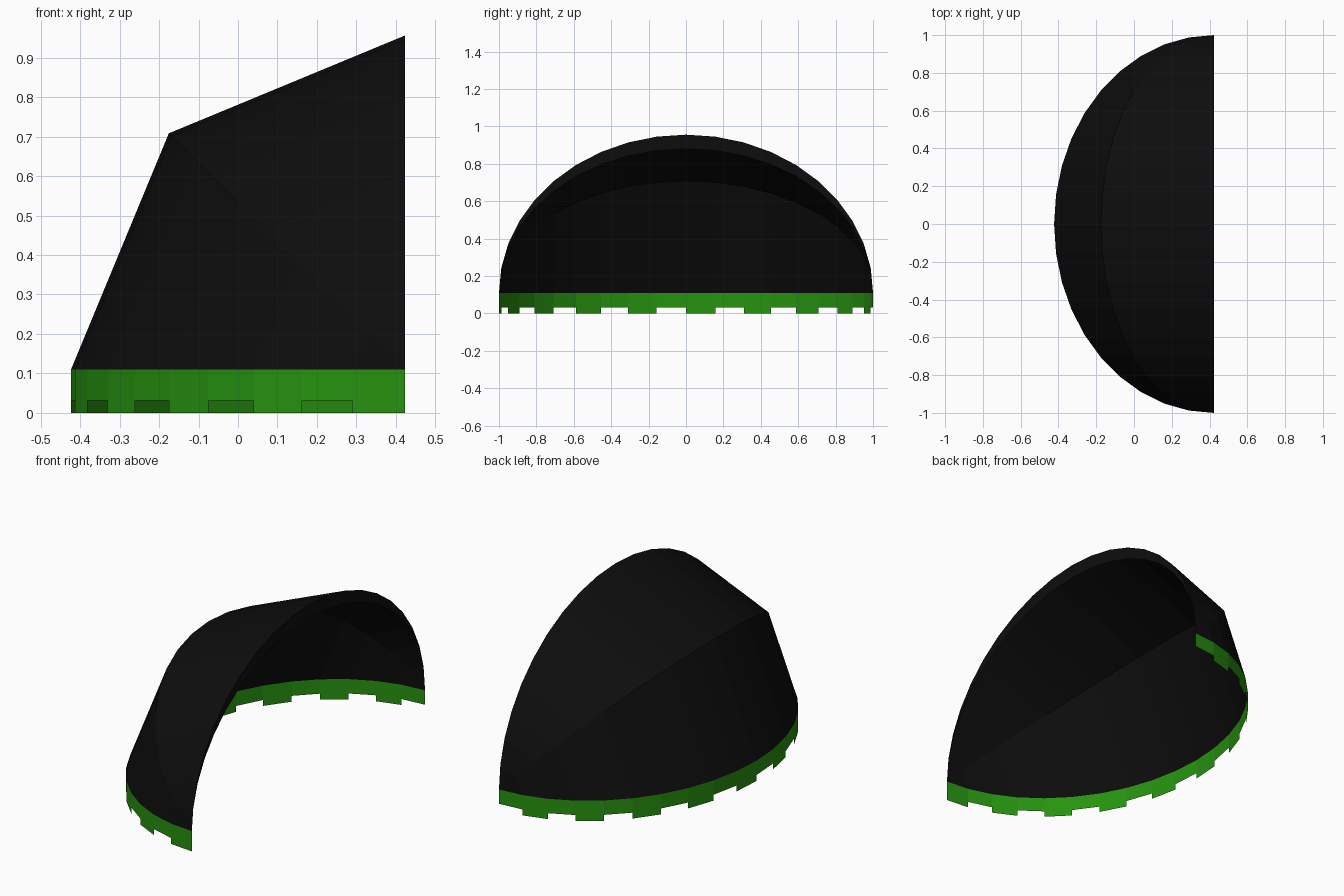
import bpy, bmesh
from math import sin, cos, pi, radians

if "Cube" in bpy.data.objects:
    bpy.data.objects.remove(bpy.data.objects["Cube"])

SEG = 20                       # segments along every half-ellipse rib
CX, CZ = 0.423, 0.11           # hinge line of the ribs
R = 0.846                      # rib reach; half width is 1


def material(name, rgb):
    m = bpy.data.materials.new(name)
    m.diffuse_color = (*rgb, 1)
    m.use_nodes = True
    m.node_tree.nodes["Principled BSDF"].inputs["Base Color"].default_value = m.diffuse_color
    return m


def rib(angle, reach=R):
    """Half ellipse from y=-1 to y=1, swung about the hinge line."""
    pts = []
    for i in range(SEG + 1):
        t = pi * i / SEG
        r = reach * sin(t)
        pts.append((CX - r * cos(radians(angle)), -cos(t), CZ + r * sin(radians(angle))))
    return pts


def lowered(pts, z):
    return [(x, y, z) for x, y, _ in pts]


def strip(bm, a, b, keep=lambda i: True):
    """Quads between two matching point rows."""
    va = [bm.verts.new(p) for p in a]
    vb = [bm.verts.new(p) for p in b]
    for i in range(SEG):
        if keep(i):
            bm.faces.new((va[i], va[i + 1], vb[i + 1], vb[i]))


def finish(bm, name, mat):
    bmesh.ops.remove_doubles(bm, verts=bm.verts, dist=1e-4)
    loose = [v for v in bm.verts if not v.link_faces]
    bmesh.ops.delete(bm, geom=loose, context='VERTS')
    me = bpy.data.meshes.new(name)
    bm.to_mesh(me)
    bm.free()
    me.materials.append(mat)
    bpy.context.collection.objects.link(bpy.data.objects.new(name, me))


black = material("black_fabric", (0.004, 0.004, 0.004))
green = material("green_trim", (0.02, 0.29, 0.005))

# Canopy: two fabric panels stretched over three ribs
bm = bmesh.new()
strip(bm, rib(45), rib(0))
strip(bm, rib(90), rib(45))
finish(bm, "canopy_fabric", black)

# Narrow crescent lip inside the upright opening
bm = bmesh.new()
strip(bm, rib(90, R - 0.075), rib(90))
finish(bm, "opening_lip", black)

# Green valance: solid band with a tab on every other segment
base = rib(0)
bm = bmesh.new()
strip(bm, base, lowered(base, 0.032))
strip(bm, lowered(base, 0.032), lowered(base, 0), lambda i: i % 2 == 0)
finish(bm, "valance", green)
